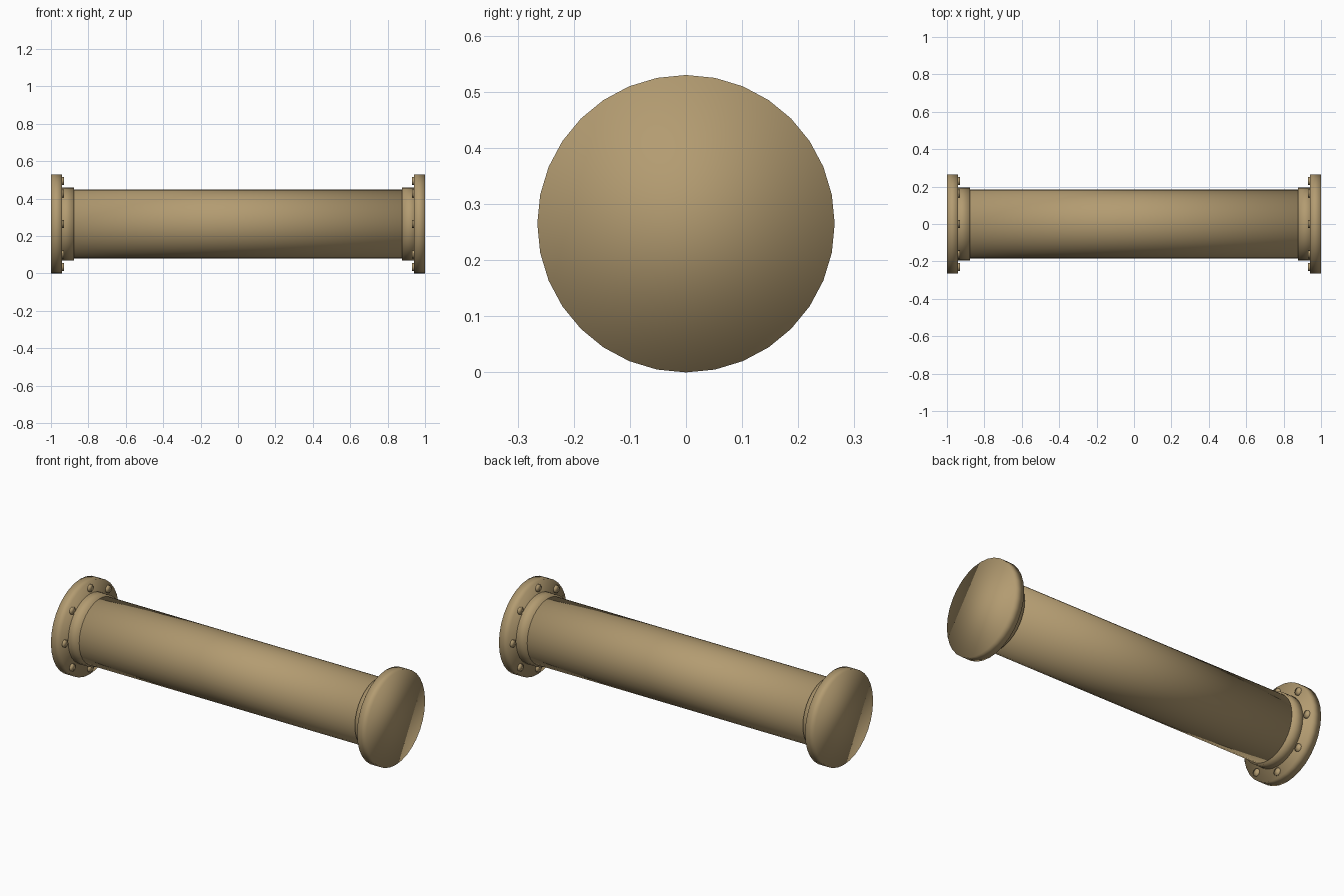
import bpy, math

if "Cube" in bpy.data.objects:
    bpy.data.objects.remove(bpy.data.objects["Cube"])

R = 0.265  # flange radius, also the axis height

mat = bpy.data.materials.new("tan_paint")
mat.diffuse_color = (0.45, 0.33, 0.165, 1)
mat.use_nodes = True
mat.node_tree.nodes["Principled BSDF"].inputs["Base Color"].default_value = mat.diffuse_color


def disc(name, radius, x0, x1, y=0.0, z=R, sides=32):
    """Capped, smooth-shaded cylinder lying along x from x0 to x1."""
    bpy.ops.mesh.primitive_cylinder_add(
        vertices=sides, radius=radius, depth=abs(x1 - x0),
        location=((x0 + x1) / 2, y, z), rotation=(0, math.pi / 2, 0))
    ob = bpy.context.object
    ob.name = name
    ob.data.materials.append(mat)
    bpy.ops.object.shade_smooth()
    return ob


# main pipe
disc("pipe", 0.185, -0.96, 0.96)

for side, s in (("left", -1), ("right", 1)):
    # end flange and the collar behind it
    disc(f"{side}_flange", R, s * 0.94, s * 1.0)
    disc(f"{side}_collar", 0.195, s * 0.877, s * 0.96)
    # ring of bolts on the inner flange face
    for i in range(8):
        a = i * math.pi / 4
        disc(f"{side}_bolt_{i + 1}", 0.021, s * 0.93, s * 0.95,
             0.23 * math.cos(a), R + 0.23 * math.sin(a), sides=8)
